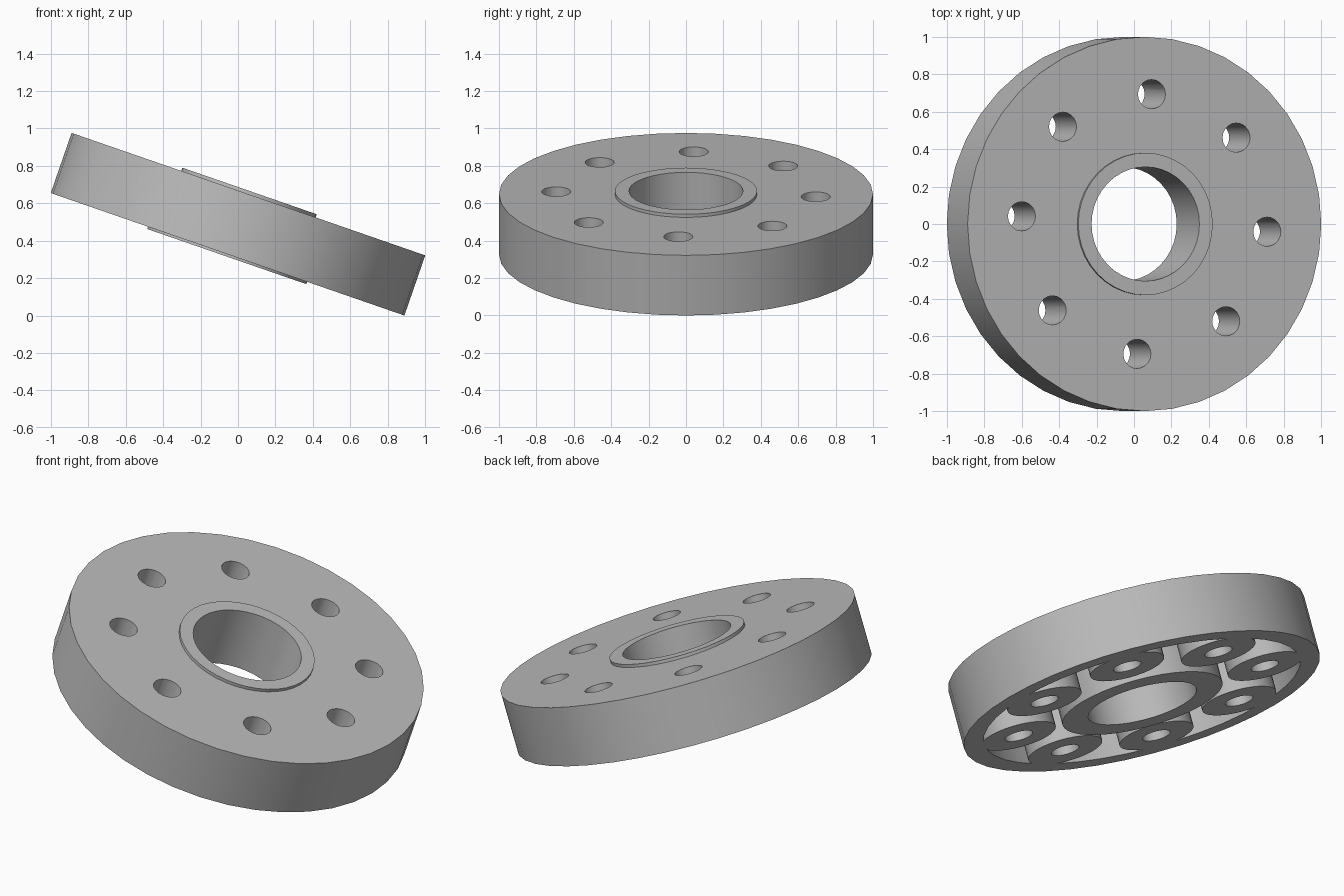
import bpy, bmesh
from math import radians, cos, sin, tau
from mathutils import Matrix

if "Cube" in bpy.data.objects:
    bpy.data.objects.remove(bpy.data.objects["Cube"], do_unlink=True)

TILT = radians(19.1)
HALF = 0.17           # half the disc thickness
FLOOR = 0.10          # underside of the top plate
BOLT_RADIUS = 0.695
CENTRE_Z = sin(TILT) + HALF * cos(TILT)

grey = bpy.data.materials.new("steel_grey")
grey.use_nodes = True
colour = (0.5, 0.5, 0.5, 1)
grey.diffuse_color = colour
grey.node_tree.nodes["Principled BSDF"].inputs["Base Color"].default_value = colour


def make_object(name, bm):
    bmesh.ops.recalc_face_normals(bm, faces=bm.faces)
    mesh = bpy.data.meshes.new(name)
    bm.to_mesh(mesh)
    bm.free()
    mesh.materials.append(grey)
    obj = bpy.data.objects.new(name, mesh)
    bpy.context.collection.objects.link(obj)
    return obj


def lathe(name, profile, steps):
    """Revolve a closed (radius, z) outline about the z axis."""
    bm = bmesh.new()
    verts = [bm.verts.new((r, 0, z)) for r, z in profile]
    edges = [bm.edges.new((v, verts[(i + 1) % len(verts)])) for i, v in enumerate(verts)]
    bmesh.ops.spin(bm, geom=verts + edges, cent=(0, 0, 0), axis=(0, 0, 1),
                   angle=tau, steps=steps, use_merge=True)
    bmesh.ops.remove_doubles(bm, verts=bm.verts, dist=0.0001)
    return make_object(name, bm)


def bolt_circle(name, radius, bottom, top, segments):
    """Eight upright cylinders spaced around the bolt circle."""
    bm = bmesh.new()
    for i in range(8):
        angle = radians(45 * i - 3.4)
        place = Matrix.Translation((BOLT_RADIUS * cos(angle), BOLT_RADIUS * sin(angle),
                                    (bottom + top) / 2))
        bmesh.ops.create_cone(bm, cap_ends=True, segments=segments, radius1=radius,
                              radius2=radius, depth=top - bottom, matrix=place)
    return make_object(name, bm)


# Disc: bore, raised hub faces, rim and the hollow underside
disc = lathe("flange_disc", [
    (0.305, HALF + 0.018), (0.38, HALF + 0.018), (0.38, HALF), (1, HALF),
    (1, -HALF), (0.89, -HALF), (0.89, FLOOR), (0.45, FLOOR),
    (0.45, -HALF - 0.013), (0.305, -HALF - 0.013)], 40)

# Bosses inside the hollow, and the bolt holes through them
bosses = bolt_circle("bolt_bosses", 0.208, -HALF, FLOOR + 0.03, 32)
holes = bolt_circle("bolt_hole_cutter", 0.078, -HALF - 0.1, HALF + 0.1, 20)

bpy.context.view_layer.objects.active = disc
for tool, operation in ((bosses, 'UNION'), (holes, 'DIFFERENCE')):
    mod = disc.modifiers.new(tool.name, 'BOOLEAN')
    mod.operation = operation
    mod.solver = 'EXACT'
    mod.object = tool
    bpy.ops.object.modifier_apply(modifier=mod.name)
    bpy.data.objects.remove(tool, do_unlink=True)

# Smooth walls with crisp rims
bpy.ops.object.select_all(action='DESELECT')
disc.select_set(True)
bpy.ops.object.shade_smooth_by_angle(angle=radians(30))

# Lean the disc toward the +x side, resting on its lowest edge
disc.rotation_euler = (0, TILT, 0)
disc.location = (0, 0, CENTRE_Z)
